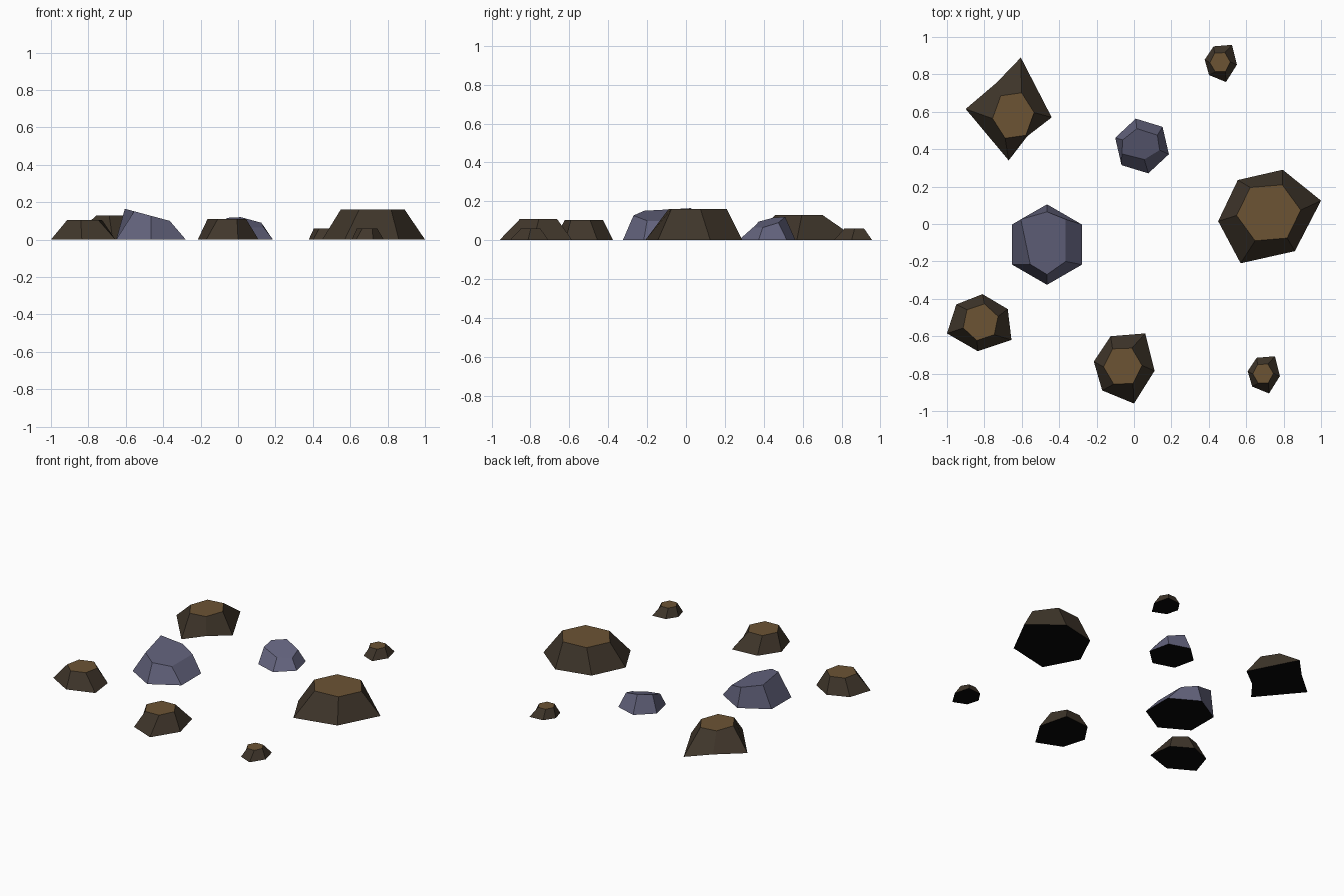
import bpy, math

if "Cube" in bpy.data.objects:
    bpy.data.objects.remove(bpy.data.objects["Cube"])

def material(name, rgb):
    m = bpy.data.materials.new(name)
    m.diffuse_color = (*rgb, 1)
    m.use_nodes = True
    m.node_tree.nodes["Principled BSDF"].inputs["Base Color"].default_value = m.diffuse_color
    return m

SIDE = material("dark earth", (0.051, 0.037, 0.024))
TOP = material("brown soil", (0.150, 0.088, 0.034))
STONE = material("slate stone", (0.125, 0.125, 0.205))
UNDER = material("black underside", (0.002, 0.002, 0.002))

def ring(rx, ry, phase, cx=0, cy=0):
    """Six points around an ellipse, counter-clockwise."""
    return [(cx + rx * math.cos(math.radians(phase + 60 * i)),
             cy + ry * math.sin(math.radians(phase + 60 * i))) for i in range(6)]

def frustum(name, base, top, height, side, cap):
    """Six-sided block between a base ring on the ground and a top ring; height is a function of x, y."""
    verts = [(x, y, 0) for x, y in base] + [(x, y, height(x, y)) for x, y in top]
    faces = [(i, (i + 1) % 6, (i + 1) % 6 + 6, i + 6) for i in range(6)]
    faces += [tuple(range(6, 12)), (5, 4, 3, 2, 1, 0)]
    me = bpy.data.meshes.new(name)
    me.from_pydata(verts, [], faces)
    for m in (side, cap, UNDER):
        me.materials.append(m)
    me.polygons[6].material_index = 1
    me.polygons[7].material_index = 2
    bpy.context.collection.objects.link(bpy.data.objects.new(name, me))

def mound(name, centre, base, rx, ry, phase, h, s=1):
    """Earth mound: uneven foot, near-regular hexagonal flat top."""
    cx, cy = centre
    foot = [(cx + s * x, cy + s * y) for x, y in base]
    frustum(name, foot, ring(rx * s, ry * s, phase, cx, cy), lambda x, y: h, SIDE, TOP)

# Earth mounds
mound("large_mound", (0.72, 0.06),
      [(.28, .065), (.075, .23), (-.165, .175), (-.27, -.045), (-.15, -.27), (.14, -.205)],
      0.172, 0.165, 5, 0.16)
mound("pointed_mound", (-0.645, 0.58),
      [(.205, -.01), (.04, .31), (-.09, .175), (-.255, .035), (-.025, -.24), (.075, -.11)],
      0.112, 0.132, 7, 0.13)
mound("left_mound", (-0.82, -0.525),
      [(.145, .07), (.01, .15), (-.13, .095), (-.18, -.06), (-.015, -.155), (.165, -.095)],
      0.098, 0.1, 18, 0.105)

# Three copies of one mound shape at two sizes
SHAPE = [(.17, -.025), (.12, .175), (-.065, .16), (-.155, .025), (-.11, -.13), (.06, -.2)]
for name, centre, h, s in (("front_mound", (-0.06, -0.76), 0.11, 1),
                           ("small_back_mound", (0.46, 0.865), 0.06, 0.53),
                           ("small_front_mound", (0.69, -0.80), 0.06, 0.53)):
    mound(name, centre, SHAPE, 0.103, 0.109, 2, h, s)

# Stones with slanted tops
frustum("large_stone", ring(0.215, 0.215, 30, -0.465, -0.11),
        [(-.365, .025), (-.465, .065), (-.605, .025), (-.555, -.215), (-.465, -.27), (-.365, -.20)],
        lambda x, y: 0.165 - 0.27 * (x + 0.605), STONE, STONE)
frustum("small_stone", ring(0.15, 0.15, -17, 0.043, 0.417),
        [(.137, .395), (.125, .475), (.015, .51), (-.06, .45), (-.065, .375), (.055, .345)],
        lambda x, y: 0.12 - 0.18 * (x - 0.015) + 0.285 * (y - 0.51), STONE, STONE)
